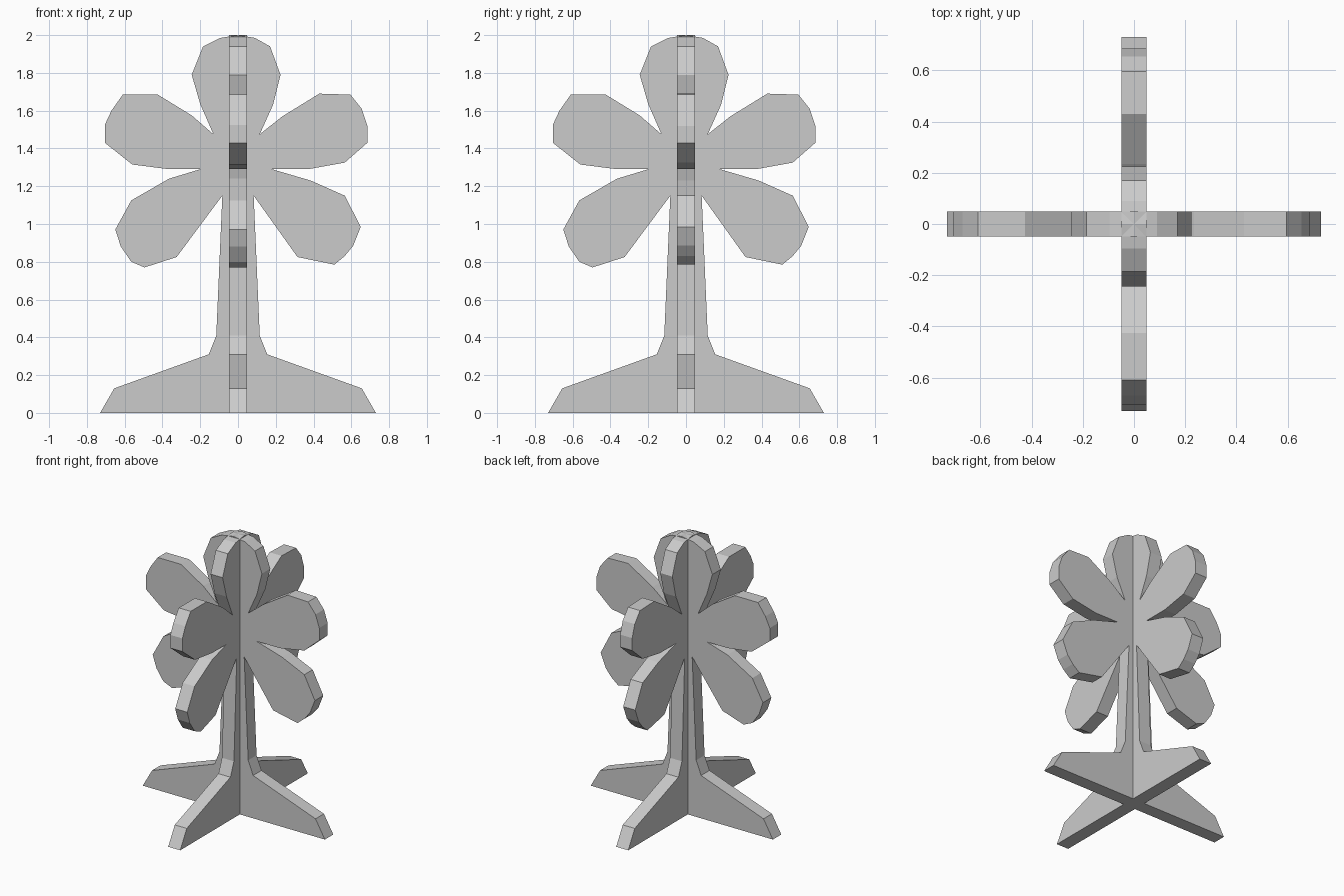
import bpy, bmesh, math
from mathutils import Matrix

if "Cube" in bpy.data.objects:
    bpy.data.objects.remove(bpy.data.objects["Cube"])

THICK = 0.096

# Outline pieces as (across, height), counter-clockwise from the right foot
foot = [(0.73, 0), (0.655, 0.13), (0.155, 0.31), (0.115, 0.41), (0.083, 1.15)]
low_right = [(0.315, 0.825), (0.51, 0.785), (0.565, 0.83), (0.61, 0.885),
             (0.65, 0.985), (0.565, 1.15), (0.385, 1.23), (0.18, 1.29)]
mid_right = [(0.37, 1.29), (0.565, 1.325), (0.685, 1.43), (0.685, 1.52), (0.655, 1.61),
             (0.595, 1.685), (0.43, 1.69), (0.235, 1.57), (0.115, 1.475)]
top = [(0.185, 1.63), (0.225, 1.79), (0.17, 1.94), (0.09, 1.985), (0, 2.0),
       (-0.095, 1.985), (-0.185, 1.94), (-0.245, 1.79), (-0.20, 1.635), (-0.13, 1.475)]
mid_left = [(-0.245, 1.575), (-0.425, 1.685), (-0.61, 1.685), (-0.67, 1.60), (-0.705, 1.525),
            (-0.705, 1.43), (-0.56, 1.315), (-0.365, 1.29), (-0.20, 1.29)]
low_left = [(-0.365, 1.24), (-0.565, 1.125), (-0.65, 0.97), (-0.62, 0.88),
            (-0.565, 0.80), (-0.495, 0.77), (-0.325, 0.825)]
outline = (foot + low_right + mid_right + top + mid_left + low_left
           + [(-x, z) for x, z in reversed(foot)])


def panel(name, angle):
    """Extruded flat panel of the tree outline, turned about z."""
    bm = bmesh.new()
    face = bm.faces.new([bm.verts.new((x, -THICK / 2, z)) for x, z in outline])
    ext = bmesh.ops.extrude_face_region(bm, geom=[face])
    verts = [g for g in ext["geom"] if isinstance(g, bmesh.types.BMVert)]
    bmesh.ops.translate(bm, verts=verts, vec=(0, THICK, 0))
    bmesh.ops.recalc_face_normals(bm, faces=bm.faces)
    bmesh.ops.transform(bm, matrix=Matrix.Rotation(angle, 4, 'Z'), verts=bm.verts)
    mesh = bpy.data.meshes.new(name)
    bm.to_mesh(mesh)
    bm.free()
    obj = bpy.data.objects.new(name, mesh)
    bpy.context.collection.objects.link(obj)
    return obj


# Two crossed panels joined into one solid
tree = panel("crossed_panel_tree", 0)
cross = panel("cross_panel", math.pi / 2)
mod = tree.modifiers.new("join_panels", 'BOOLEAN')
mod.operation = 'UNION'
mod.solver = 'EXACT'
mod.object = cross
bpy.context.view_layer.objects.active = tree
tree.select_set(True)
bpy.ops.object.modifier_apply(modifier=mod.name)
bpy.data.objects.remove(cross)
